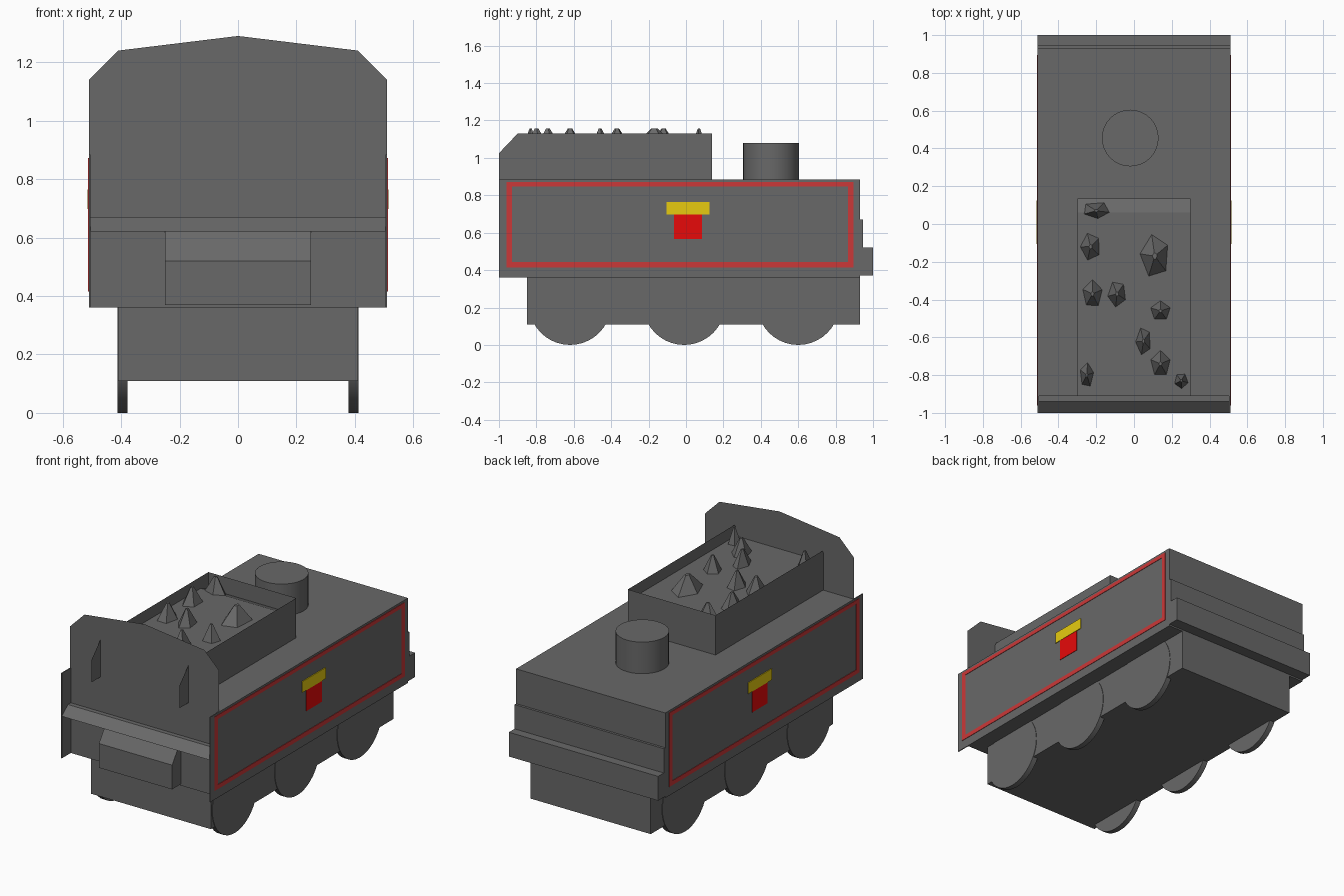
import bpy, bmesh, random
from math import pi
from mathutils import Matrix

random.seed(4)
if "Cube" in bpy.data.objects:
    bpy.data.objects.remove(bpy.data.objects["Cube"])


def material(name, rgb):
    m = bpy.data.materials.new(name)
    m.use_nodes = True
    m.diffuse_color = (*rgb, 1)
    b = m.node_tree.nodes["Principled BSDF"]
    b.inputs["Base Color"].default_value = (*rgb, 1)
    b.inputs["Roughness"].default_value = 0.8
    return m


GREY = material("dark_grey", (0.14, 0.14, 0.14))
LINING = material("lining_red", (0.6, 0.04, 0.04))
RED = material("bright_red", (0.8, 0.003, 0.003))
YELLOW = material("yellow", (0.8, 0.6, 0.005))


def finish(name, bm, mat=GREY):
    bmesh.ops.recalc_face_normals(bm, faces=bm.faces)
    me = bpy.data.meshes.new(name)
    bm.to_mesh(me)
    bm.free()
    me.materials.append(mat)
    ob = bpy.data.objects.new(name, me)
    bpy.context.collection.objects.link(ob)
    return ob


def sheet(name, points):
    bm = bmesh.new()
    bm.faces.new([bm.verts.new(p) for p in points])
    return finish(name, bm)


def prism(name, profile, x0, x1, mat=GREY):
    """Extrude a (y, z) profile from x0 to x1."""
    bm = bmesh.new()
    face = bm.faces.new([bm.verts.new((x0, y, z)) for y, z in profile])
    new = bmesh.ops.extrude_face_region(bm, geom=[face])["geom"]
    bmesh.ops.translate(bm, vec=(x1 - x0, 0, 0),
                        verts=[v for v in new if isinstance(v, bmesh.types.BMVert)])
    return finish(name, bm, mat)


def box(name, x, y, z, mat=GREY):
    return prism(name, [(y[0], z[0]), (y[1], z[0]), (y[1], z[1]), (y[0], z[1])], *x, mat)


def cylinder(name, r, depth, sides, place):
    bm = bmesh.new()
    bmesh.ops.create_cone(bm, cap_ends=True, segments=sides, radius1=r,
                          radius2=r, depth=depth, matrix=place)
    ob = finish(name, bm)
    bpy.ops.object.select_all(action="DESELECT")
    ob.select_set(True)
    bpy.context.view_layer.objects.active = ob
    bpy.ops.object.shade_smooth_by_angle()
    return ob


# Main masses
DECK, FRONT, BACK = 0.885, -0.91, 0.93
box("tank_body", (-0.505, 0.505), (FRONT, BACK), (0.36, DECK))
box("underframe", (-0.41, 0.41), (-0.85, BACK), (0.11, 0.37))

# Front plate with a low pointed top
half = [(0.51, 0.36), (0.51, 1.14), (0.41, 1.24)]
outline = half + [(0, 1.29)] + [(-x, z) for x, z in reversed(half)]
sheet("front_plate", [(x, FRONT - 0.002, z) for x, z in outline])

# Front ledge and front locker
prism("front_ledge", [(FRONT, 0.62), (-1, 0.62), (-0.94, 0.67), (FRONT, 0.67)], -0.51, 0.51)
prism("front_locker", [(FRONT, 0.37), (-1, 0.37), (-1, 0.52), (-0.93, 0.62), (FRONT, 0.62)],
      -0.25, 0.25)

# Stepped back beams
box("back_panel", (-0.51, 0.51), (BACK - 0.02, 0.945), (0.37, 0.67))
box("back_beam", (-0.51, 0.51), (BACK - 0.02, 1.0), (0.37, 0.52))

# Water filler on the deck
cylinder("water_filler", 0.15, 0.195, 32, Matrix.Translation((-0.02, 0.455, 0.9825)))

# Coal bunker walls, which pass through the front plate
for side, s in (("left", 1), ("right", -1)):
    x = 0.3 * s
    sheet(side + "_bunker_wall", [(x, -1, DECK), (x, 0.14, DECK), (x, 0.14, 1.13),
                                  (x, -0.9, 1.13), (x, -1, 1.025)])
sheet("back_bunker_wall", [(-0.3, 0.14, DECK), (0.3, 0.14, DECK),
                           (0.3, 0.14, 1.13), (-0.3, 0.14, 1.13)])

# Coal bed with a sloped back edge
COAL = 1.06
prism("coal_bed", [(FRONT, DECK), (0.135, DECK), (0.135, 1.03), (0.06, COAL), (FRONT, COAL)],
      -0.298, 0.298)

# Pointed coal lumps: x, y, width, length
lumps = [(-0.2, 0.07, 0.17, 0.1), (-0.23, -0.12, 0.13, 0.18), (-0.22, -0.37, 0.13, 0.18),
         (-0.09, -0.37, 0.12, 0.17), (0.11, -0.17, 0.19, 0.28), (0.14, -0.46, 0.13, 0.13),
         (0.05, -0.62, 0.1, 0.18), (0.14, -0.74, 0.13, 0.17), (-0.25, -0.8, 0.09, 0.16),
         (0.25, -0.83, 0.09, 0.1)]
for i, (x, y, w, l) in enumerate(lumps):
    bm = bmesh.new()
    bmesh.ops.create_cone(bm, cap_ends=True, segments=5, radius1=0.5, radius2=0.07, depth=1)
    bmesh.ops.rotate(bm, matrix=Matrix.Rotation(random.uniform(0, pi), 3, "Z"), verts=bm.verts)
    bmesh.ops.scale(bm, vec=(w, l, 0.12), verts=bm.verts)
    bmesh.ops.translate(bm, vec=(x, y, 1.096), verts=bm.verts)
    finish(f"coal_lump_{i + 1}", bm)

# Sides: plates, lining, emblem and wheels
for side, s in (("left", 1), ("right", -1)):
    box(side + "_side_plate", (s * 0.504, s * 0.51), (-1, BACK), (0.36, DECK))

    def badge(name, y, z, mat, out=0.513):
        box(f"{side}_{name}", (s * 0.509, s * out), y, z, mat)

    badge("lining_top", (-0.96, 0.895), (0.848, 0.872), LINING)
    badge("lining_bottom", (-0.96, 0.895), (0.415, 0.442), LINING)
    badge("lining_front", (-0.96, -0.93), (0.442, 0.848), LINING)
    badge("lining_back", (0.865, 0.895), (0.442, 0.848), LINING)
    badge("emblem_bar", (-0.105, 0.125), (0.697, 0.765), YELLOW, 0.515)
    badge("emblem_shield", (-0.065, 0.085), (0.567, 0.697), RED)

    for place, y in (("front", -0.62), ("middle", -0.01), ("back", 0.6)):
        cylinder(f"{side}_{place}_wheel", 0.22, 0.034, 40,
                 Matrix.Translation((s * 0.396, y, 0.22)) @ Matrix.Rotation(pi / 2, 4, "Y"))
